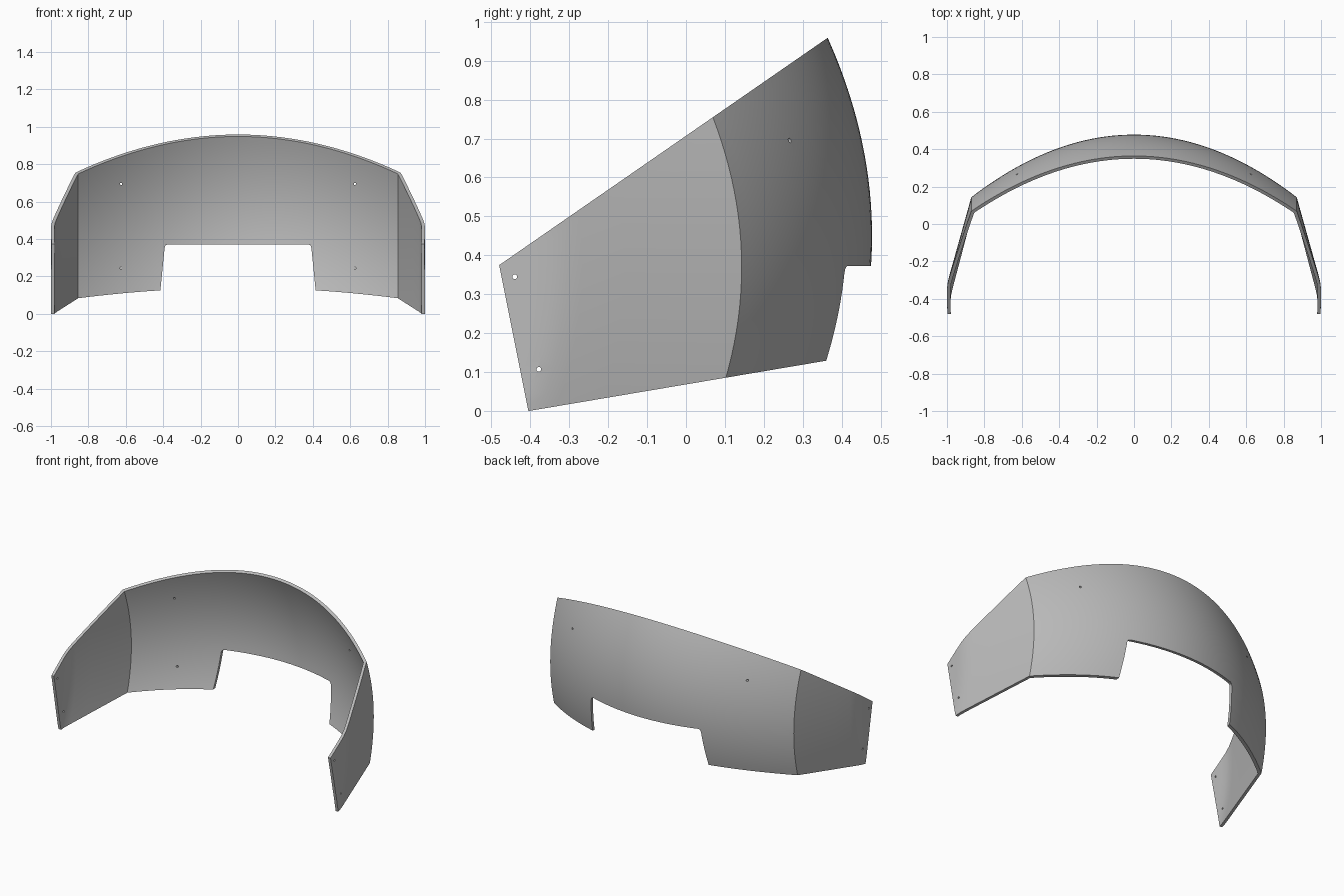
import bpy, bmesh, math
from mathutils import Vector, Matrix

cube = bpy.data.objects.get("Cube")
if cube:
    bpy.data.objects.remove(cube, do_unlink=True)

grey = bpy.data.materials.new("plain grey")
grey.use_nodes = True
COLOUR = (0.5, 0.5, 0.5, 1)
grey.diffuse_color = COLOUR
grey.node_tree.nodes["Principled BSDF"].inputs["Base Color"].default_value = COLOUR

CORNER = 0.87      # x of the crease between back and side panels
THICK = 0.018
ROWS, COLS = 40, 28
# side panel: distance forward of the crease, x there
PANEL = [(0.15, 0.912), (0.3, 0.954), (0.41, 0.985), (0.45, 0.995),
         (0.49, 1.0), (0.53, 1.0), (0.75, 0.994)]


def back_y(x, z):
    """Depth of the doubly curved back at a width and height."""
    t = (x / CORNER) ** 2
    return 0.478 - 0.335 * t - (0.44 + 0.06 * t) * (z - 0.45 + 0.08 * t) ** 2


def column(z):
    half = [(CORNER * i / COLS, back_y(CORNER * i / COLS, z)) for i in range(COLS + 1)]
    half += [(x, back_y(CORNER, z) - d) for d, x in PANEL]
    return [(-x, y, z) for x, y in reversed(half[1:])] + [(x, y, z) for x, y in half]


def add_object(name, bm):
    bmesh.ops.recalc_face_normals(bm, faces=bm.faces)
    mesh = bpy.data.meshes.new(name)
    bm.to_mesh(mesh)
    bm.free()
    ob = bpy.data.objects.new(name, mesh)
    bpy.context.collection.objects.link(ob)
    mesh.materials.append(grey)
    return ob


def apply_modifier(ob, mod):
    bpy.ops.object.select_all(action='DESELECT')
    bpy.context.view_layer.objects.active = ob
    ob.select_set(True)
    bpy.ops.object.modifier_apply(modifier=mod.name)


# Oversized curved sheet
bm = bmesh.new()
grid = [[bm.verts.new(p) for p in column(-0.15 + 1.3 * r / ROWS)] for r in range(ROWS + 1)]
for low, high in zip(grid, grid[1:]):
    for i in range(len(low) - 1):
        bm.faces.new((low[i + 1], low[i], high[i], high[i + 1]))
mesh = bpy.data.meshes.new("curved_shell")
bm.to_mesh(mesh)
bm.free()
mesh.materials.append(grey)
shell = bpy.data.objects.new("curved_shell", mesh)
bpy.context.collection.objects.link(shell)

# Thickness towards the inside
solid = shell.modifiers.new("thickness", 'SOLIDIFY')
solid.thickness = THICK
solid.offset = -1
solid.use_even_offset = True
apply_modifier(shell, solid)

# Trim the front ends, sloping top and bottom rims with flat cuts
bm = bmesh.new()
bm.from_mesh(shell.data)
for point, normal in (((0, -0.405, 0), (0, -0.375, -0.075)),
                      ((0, 0, 0.707), (0, -0.692, 1)),
                      ((0, 0, 0.0684), (0, 0.169, -1))):
    bmesh.ops.bisect_plane(bm, geom=bm.verts[:] + bm.edges[:] + bm.faces[:],
                           plane_co=point, plane_no=Vector(normal).normalized(),
                           clear_outer=True)
    bmesh.ops.holes_fill(bm, edges=[e for e in bm.edges if e.is_boundary], sides=0)
bmesh.ops.recalc_face_normals(bm, faces=bm.faces)
bm.to_mesh(shell.data)
bm.free()


# Notch cutter with rounded upper corners
bm = bmesh.new()
right = [(0.44, -0.12), (0.392, 0.355), (0.387, 0.367), (0.375, 0.372)]
outline = right + [(-x, z) for x, z in reversed(right)]
face = bm.faces.new([bm.verts.new((x, 0.2, z)) for x, z in outline])
extruded = bmesh.ops.extrude_face_region(bm, geom=[face])["geom"]
bmesh.ops.translate(bm, vec=(0, 0.5, 0),
                    verts=[v for v in extruded if isinstance(v, bmesh.types.BMVert)])
cutters = [add_object("notch_cutter", bm)]


def hole_cutter(name, start, end):
    """Thin round pin between two points."""
    start, end = Vector(start), Vector(end)
    axis = end - start
    turn = axis.to_track_quat('Z', 'Y').to_matrix().to_4x4()
    pin = bmesh.new()
    bmesh.ops.create_cone(pin, cap_ends=True, segments=16, radius1=0.006, radius2=0.006,
                          depth=axis.length,
                          matrix=Matrix.Translation((start + end) / 2) @ turn)
    cutters.append(add_object(name, pin))


# Fixing holes: through the panels and upper back, shallow in the lower back
for s in (-1, 1):
    hole_cutter("upper_panel_pin", (s * 0.9, -0.44, 0.345), (s * 1.1, -0.44, 0.345))
    hole_cutter("lower_panel_pin", (s * 0.9, -0.378, 0.107), (s * 1.1, -0.378, 0.107))
    hole_cutter("upper_back_pin", (s * 0.625, 0.1, 0.695), (s * 0.625, 0.4, 0.695))
    depth = back_y(0.625, 0.245) - 0.01
    hole_cutter("lower_back_pin", (s * 0.625, 0.1, 0.245), (s * 0.625, depth, 0.245))

for cutter in cutters:
    cut = shell.modifiers.new("cut", 'BOOLEAN')
    cut.operation = 'DIFFERENCE'
    cut.solver = 'EXACT'
    cut.object = cutter
    apply_modifier(shell, cut)
for cutter in cutters:
    bpy.data.objects.remove(cutter, do_unlink=True)

# Smooth curves, sharp crease and rims
bpy.ops.object.select_all(action='DESELECT')
shell.select_set(True)
bpy.context.view_layer.objects.active = shell
bpy.ops.object.shade_smooth_by_angle(angle=math.radians(28))
